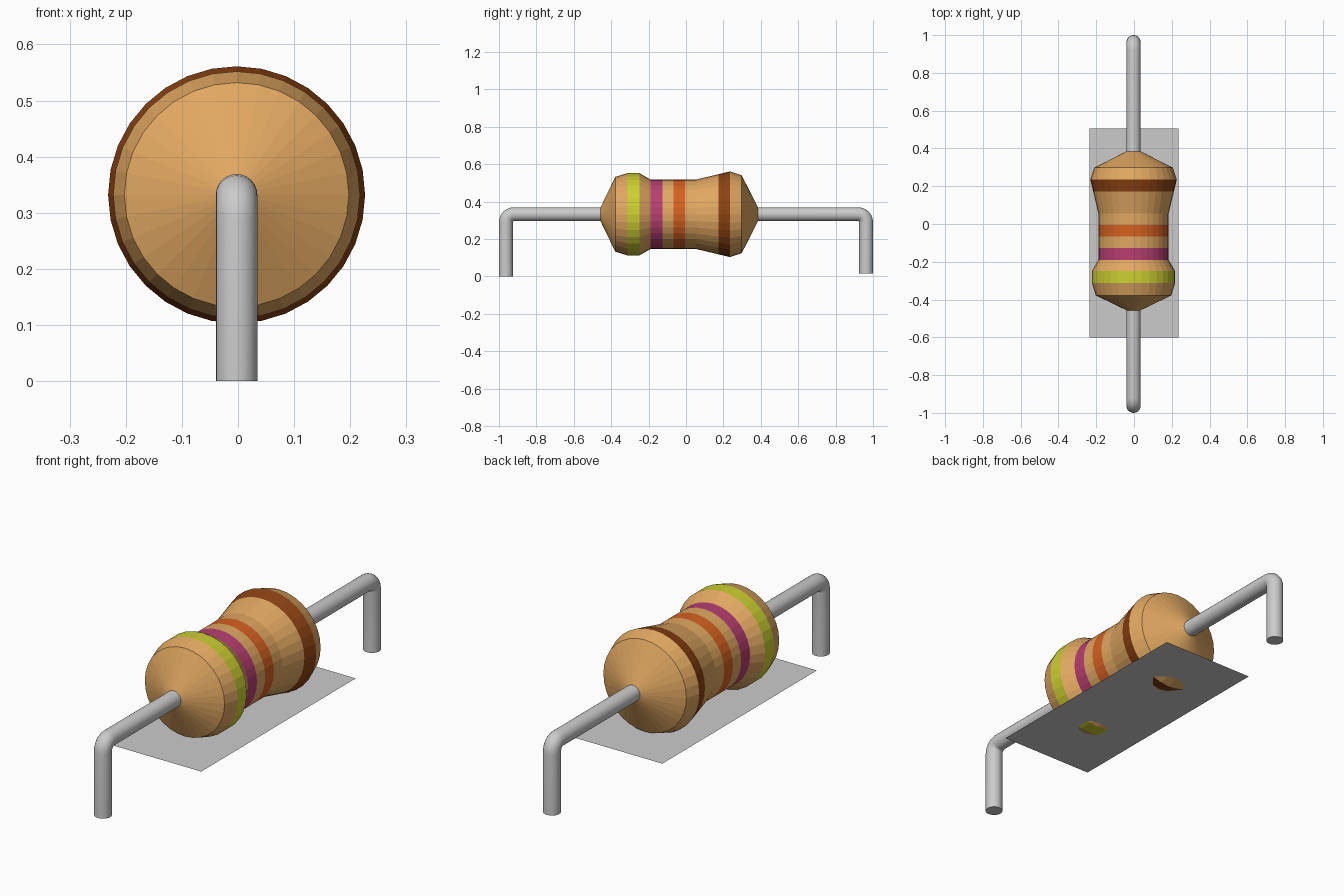
import bpy, bmesh
from math import sin, cos, pi, radians

if "Cube" in bpy.data.objects:
    bpy.data.objects.remove(bpy.data.objects["Cube"])

AXIS_Z = 0.332
X0 = -0.0025


def material(name, rgb):
    m = bpy.data.materials.new(name)
    m.diffuse_color = (*rgb, 1)
    m.use_nodes = True
    m.node_tree.nodes["Principled BSDF"].inputs["Base Color"].default_value = m.diffuse_color
    return m


def finish(bm, name, mats=()):
    bmesh.ops.recalc_face_normals(bm, faces=bm.faces)
    me = bpy.data.meshes.new(name)
    bm.to_mesh(me)
    bm.free()
    for m in mats:
        me.materials.append(m)
    ob = bpy.data.objects.new(name, me)
    bpy.context.collection.objects.link(ob)
    return ob


def skin(bm, rings, mat_ids=None):
    """Bridge successive vertex rings and cap both ends."""
    n = len(rings[0])
    for k, (a, b) in enumerate(zip(rings, rings[1:])):
        for i in range(n):
            j = (i + 1) % n
            f = bm.faces.new((a[i], a[j], b[j], b[i]))
            f.material_index = mat_ids[k] if mat_ids else 0
    bm.faces.new(rings[0])
    bm.faces.new(rings[-1])


# Resistor body: lathed profile (y, radius, material of the strip that follows)
TAN, YELLOW, MAGENTA, ORANGE, BROWN = range(5)
profile = [
    (-0.458, 0.035, TAN), (-0.378, 0.200, TAN),
    (-0.313, 0.220, YELLOW), (-0.249, 0.220, TAN),
    (-0.190, 0.186, MAGENTA), (-0.126, 0.186, TAN),
    (-0.067, 0.186, ORANGE), (-0.005, 0.186, TAN),
    (0.055, 0.186, TAN), (0.173, 0.214, BROWN),
    (0.236, 0.229, TAN), (0.298, 0.208, TAN), (0.386, 0.035, TAN),
]
mats = [
    material("tan", (0.75, 0.39, 0.12)),
    material("yellow", (0.60, 0.63, 0.03)),
    material("magenta", (0.48, 0.05, 0.17)),
    material("orange", (0.67, 0.12, 0.015)),
    material("brown", (0.26, 0.055, 0.006)),
]
SEG = 32
bm = bmesh.new()
rings = [[bm.verts.new((X0 + r * cos(2 * pi * i / SEG), y, AXIS_Z + r * sin(2 * pi * i / SEG)))
          for i in range(SEG)] for y, r, _ in profile]
skin(bm, rings, [p[2] for p in profile])
finish(bm, "resistor_body", mats)

# Wire lead: round section swept along a bent path of (y, z, heading angle)
R, BEND, END = 0.037, 0.042, 0.963
path = [(-END, 0.0, pi / 2)]
STEPS = 6
for k in range(STEPS + 1):
    a = pi / 2 * (1 - k / STEPS)
    path.append((-END + BEND - BEND * sin(a), AXIS_Z - BEND + BEND * cos(a), a))
path += [(-y, z, -a) for y, z, a in reversed(path[1:])]
path.append((END, 0.015, -pi / 2))
bm = bmesh.new()
rings = []
for y, z, a in path:
    ring = []
    for i in range(24):
        t = 2 * pi * i / 24
        u, v = R * cos(t), R * sin(t)
        ring.append(bm.verts.new((X0 + u, y - v * sin(a), z + v * cos(a))))
    rings.append(ring)
skin(bm, rings)
wire = finish(bm, "wire_lead")
bpy.context.view_layer.objects.active = wire
wire.select_set(True)
bpy.ops.object.shade_smooth_by_angle(angle=radians(40))

# Flat sheet under the body
bm = bmesh.new()
bm.faces.new([bm.verts.new((x, y, 0.121)) for x, y in
              ((-0.236, -0.6), (0.236, -0.6), (0.236, 0.506), (-0.236, 0.506))])
finish(bm, "base_sheet")
